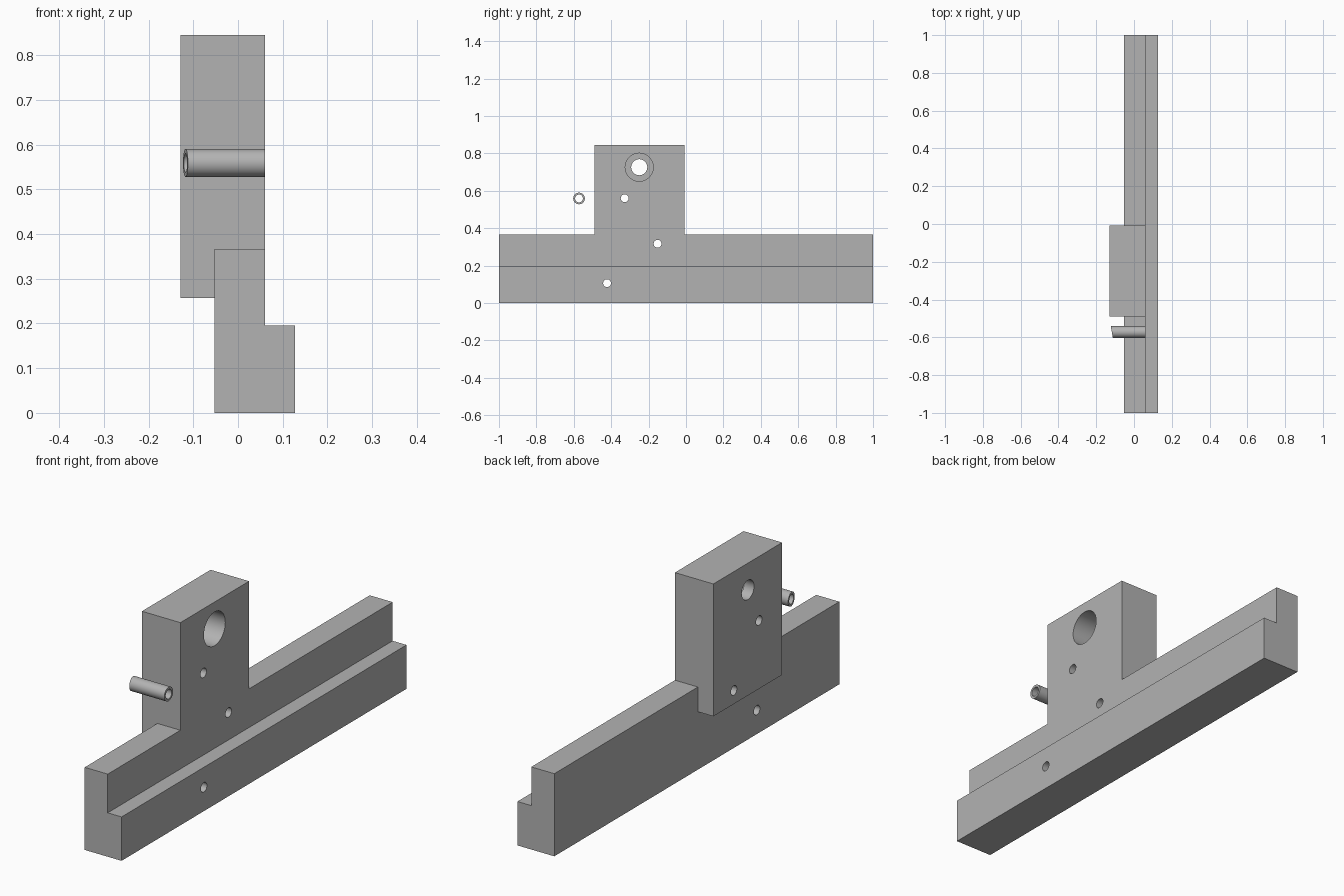
import bpy, bmesh
from math import radians, pi
from mathutils import Matrix

if "Cube" in bpy.data.objects:
    bpy.data.objects.remove(bpy.data.objects["Cube"], do_unlink=True)

grey = bpy.data.materials.new("plain grey")
grey.use_nodes = True
colour = (0.45, 0.45, 0.45, 1)
grey.diffuse_color = colour
grey.node_tree.nodes["Principled BSDF"].inputs["Base Color"].default_value = colour


def make_object(name, bm):
    bmesh.ops.recalc_face_normals(bm, faces=bm.faces)
    mesh = bpy.data.meshes.new(name)
    bm.to_mesh(mesh)
    bm.free()
    mesh.materials.append(grey)
    obj = bpy.data.objects.new(name, mesh)
    bpy.context.collection.objects.link(obj)
    return obj


def extrude_profile(name, profile, y0, y1):
    """Extrude an (x, z) outline along y."""
    bm = bmesh.new()
    face = bm.faces.new([bm.verts.new((x, y0, z)) for x, z in profile])
    ext = bmesh.ops.extrude_face_region(bm, geom=[face])
    moved = [v for v in ext["geom"] if isinstance(v, bmesh.types.BMVert)]
    bmesh.ops.translate(bm, verts=moved, vec=(0, y1 - y0, 0))
    return make_object(name, bm)


def rod(name, y, z, radius, x0, x1, slant=0, segments=48):
    """Cylinder along x, with an optional slanted cut at its x0 end."""
    bm = bmesh.new()
    place = Matrix.Translation(((x0 + x1) / 2, y, z)) @ Matrix.Rotation(pi / 2, 4, "Y")
    bmesh.ops.create_cone(bm, cap_ends=True, segments=segments, radius1=radius,
                          radius2=radius, depth=x1 - x0, matrix=place)
    for v in bm.verts:
        if v.co.x < (x0 + x1) / 2:
            v.co.x -= slant * (v.co.y - y)
    return make_object(name, bm)


def combine(target, other, operation):
    mod = target.modifiers.new(operation.lower(), "BOOLEAN")
    mod.object, mod.operation, mod.solver = other, operation, "EXACT"
    select(target)
    bpy.ops.object.modifier_apply(modifier=mod.name)
    bpy.data.objects.remove(other, do_unlink=True)


def select(obj):
    bpy.ops.object.select_all(action="DESELECT")
    obj.select_set(True)
    bpy.context.view_layer.objects.active = obj


# Stepped rail with the upright block joined to it
back, face, ledge, block_back = -0.053, 0.06, 0.128, -0.129
body = extrude_profile("stepped_rail_and_block", [
    (back, 0), (ledge, 0), (ledge, 0.195), (face, 0.195), (face, 0.367), (back, 0.367)], -1, 1)
block = extrude_profile("upright_block", [
    (block_back, 0.257), (face, 0.257), (face, 0.845), (block_back, 0.845)], -0.49, -0.008)
combine(body, block, "UNION")

# Counterbored hole and three small through holes
holes = [(-0.25, 0.726, 0.075, 0.01 - 0.09), (-0.25, 0.726, 0.043, -0.3),
         (-0.328, 0.56, 0.021, -0.3), (-0.152, 0.317, 0.021, -0.3), (-0.422, 0.106, 0.021, -0.3)]
for y, z, radius, start in holes:
    combine(body, rod("hole_cutter", y, z, radius, start, 0.3), "DIFFERENCE")

# Loose hollow pin with one slanted end
pin = rod("hollow_pin", -0.572, 0.559, 0.031, -0.1175, face, slant=0.177)
combine(pin, rod("bore_cutter", -0.572, 0.559, 0.021, -0.3, 0.3), "DIFFERENCE")

for obj in (body, pin):
    select(obj)
    bpy.ops.object.shade_smooth_by_angle(angle=radians(30))
